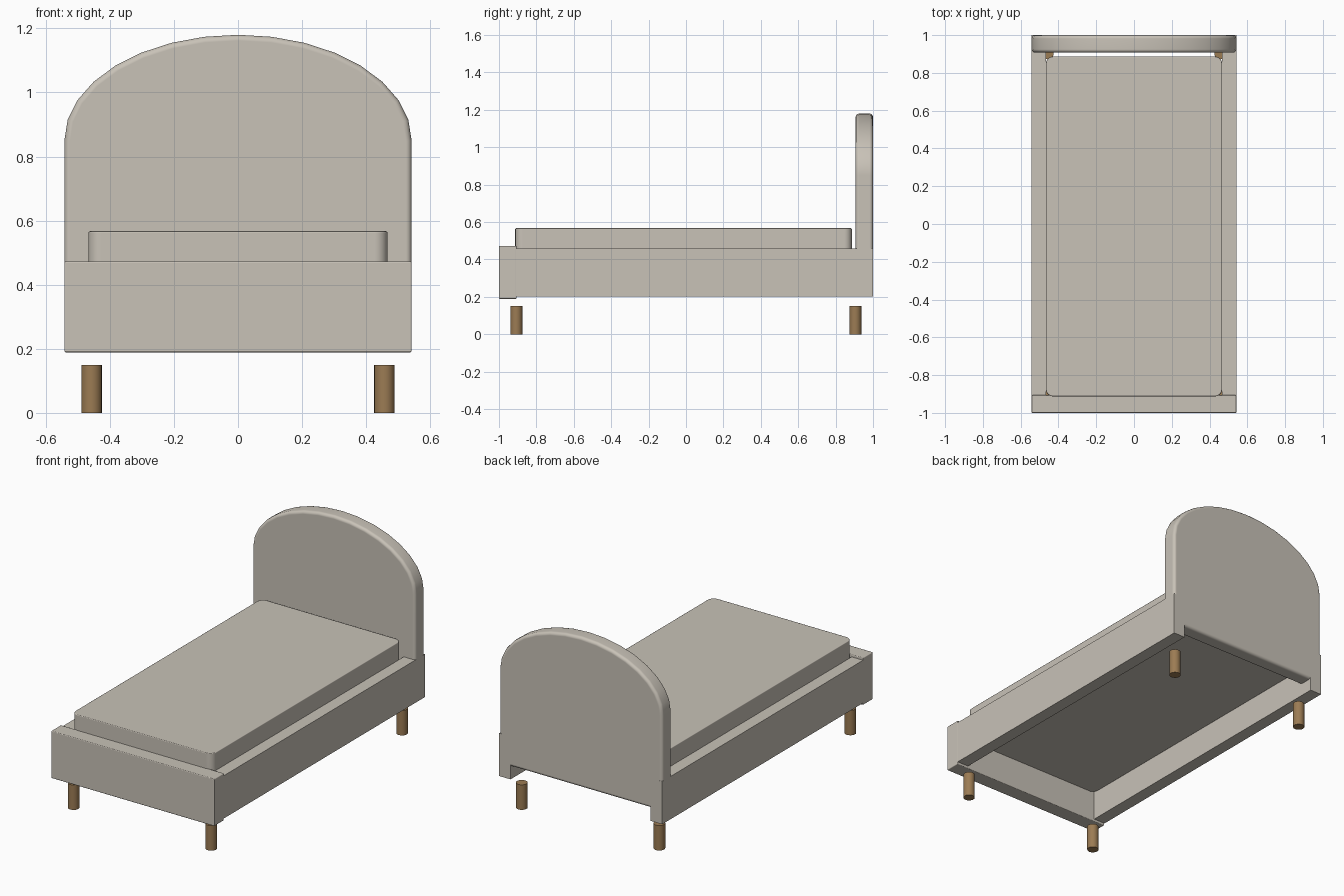
import bpy, bmesh, math

cube = bpy.data.objects.get("Cube")
if cube:
    bpy.data.objects.remove(cube, do_unlink=True)


def material(name, rgb):
    mat = bpy.data.materials.new(name)
    mat.use_nodes = True
    mat.diffuse_color = (*rgb, 1)
    mat.node_tree.nodes["Principled BSDF"].inputs["Base Color"].default_value = (*rgb, 1)
    return mat


fabric = material("warm grey fabric", (0.58, 0.54, 0.475))
wood = material("brown wood", (0.33, 0.2, 0.088))


def finish(name, bm, mat, bevel=0, segments=2):
    """Turn a bmesh into an object, with softened edges and flat broad faces."""
    bmesh.ops.recalc_face_normals(bm, faces=bm.faces)
    mesh = bpy.data.meshes.new(name)
    bm.to_mesh(mesh)
    bm.free()
    mesh.materials.append(mat)
    obj = bpy.data.objects.new(name, mesh)
    bpy.context.collection.objects.link(obj)
    bpy.ops.object.select_all(action='DESELECT')
    obj.select_set(True)
    bpy.context.view_layer.objects.active = obj
    if bevel:
        mod = obj.modifiers.new("soft edges", 'BEVEL')
        mod.width, mod.segments = bevel, segments
        mod.limit_method, mod.angle_limit = 'ANGLE', math.radians(40)
        bpy.ops.object.modifier_apply(modifier=mod.name)
    bpy.ops.object.shade_smooth_by_angle(angle=math.radians(46))
    if bevel:
        mod = obj.modifiers.new("flat faces", 'WEIGHTED_NORMAL')
        mod.weight, mod.keep_sharp = 100, True
        bpy.ops.object.modifier_apply(modifier=mod.name)


def box(x0, x1, y0, y1, z0, z1):
    bm = bmesh.new()
    bmesh.ops.create_cube(bm, size=1)
    for v in bm.verts:
        v.co.x = x1 if v.co.x > 0 else x0
        v.co.y = y1 if v.co.y > 0 else y0
        v.co.z = z1 if v.co.z > 0 else z0
    return bm


half = 0.542

# Footboard
finish("footboard", box(-half, half, -1, -0.906, 0.189, 0.473), fabric, 0.005)

# Side rails, flush with the footboard and headboard
for side, s in (("left", 1), ("right", -1)):
    x0, x1 = sorted((s * 0.466, s * half))
    finish(side + "_rail", box(x0, x1, -0.91, 1, 0.202, 0.459), fabric)

# Mattress with rounded upright corners, open underneath between the rails
bm = box(-0.467, 0.467, -0.913, 0.887, 0.373, 0.567)
upright = [e for e in bm.edges if abs(e.verts[0].co.z - e.verts[1].co.z) > 0.1]
bmesh.ops.bevel(bm, geom=upright, offset=0.04, segments=5, profile=0.5, affect='EDGES')
finish("mattress", bm, fabric, 0.005)

# Arched headboard
spring, rise, steps = 0.85, 0.33, 16
outline = [(half, 0.278)]
for i in range(steps + 1):
    a = math.pi * i / steps
    outline.append((half * math.cos(a), spring + rise * math.sin(a)))
outline.append((-half, 0.278))
bm = bmesh.new()
face = bm.faces.new([bm.verts.new((x, 0.907, z)) for x, z in outline])
extruded = bmesh.ops.extrude_face_region(bm, geom=[face])["geom"]
bmesh.ops.translate(bm, vec=(0, 0.0928, 0),
                    verts=[g for g in extruded if isinstance(g, bmesh.types.BMVert)])
finish("headboard", bm, fabric, 0.018, 3)

# Round wooden legs
for side, x in (("left", 0.457), ("right", -0.457)):
    for end, y in (("front", -0.907), ("back", 0.905)):
        bm = bmesh.new()
        bmesh.ops.create_cone(bm, cap_ends=True, segments=20, radius1=0.032,
                              radius2=0.032, depth=0.15)
        bmesh.ops.translate(bm, vec=(x, y, 0.075), verts=bm.verts)
        finish(f"{end}_{side}_leg", bm, wood)
